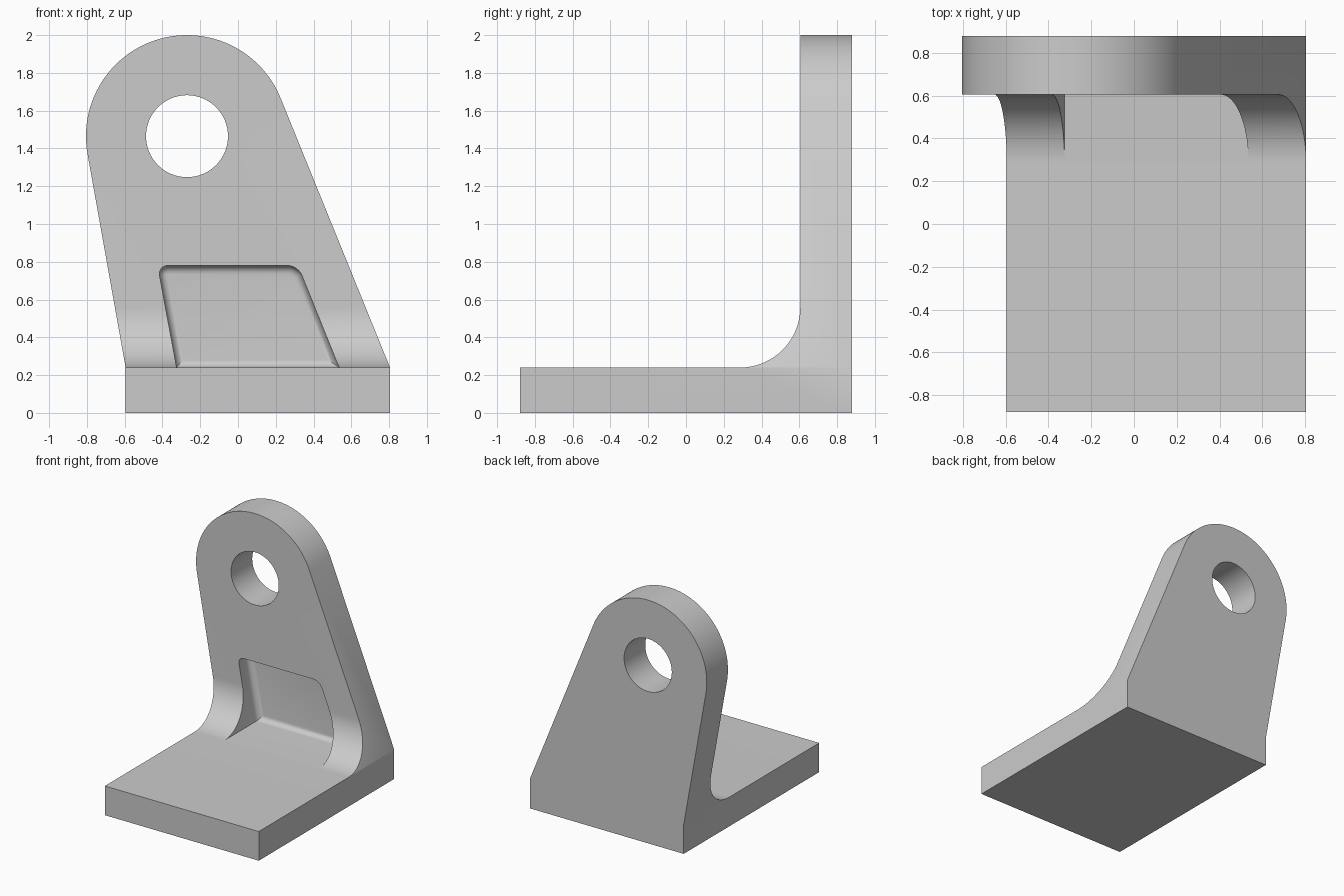
import bpy, bmesh, math
from mathutils import Vector

cube = bpy.data.objects.get("Cube")
if cube:
    bpy.data.objects.remove(cube, do_unlink=True)

LEFT, RIGHT = -0.595, 0.805      # base sides
BACK, FRONT = 0.88, -0.88
WALL = 0.605                     # front of the upright
FLOOR = 0.24                     # top of the base
FILLET = 0.32
EYE, EYE_R, HOLE_R = Vector((-0.27, 1.465)), 0.535, 0.217
POCKET_BACK = 0.742

grey = bpy.data.materials.new("plain_grey")
grey.use_nodes = True
grey.diffuse_color = (0.6, 0.6, 0.6, 1)
grey.node_tree.nodes["Principled BSDF"].inputs["Base Color"].default_value = (0.6, 0.6, 0.6, 1)


def arc(center, r, a0, a1, n):
    return [(center[0] + r * math.cos(a0 + (a1 - a0) * i / n),
             center[1] + r * math.sin(a0 + (a1 - a0) * i / n)) for i in range(n + 1)]


def prism(points, place, sweep):
    """Extrude a flat profile along the sweep vector."""
    bm = bmesh.new()
    face = bm.faces.new([bm.verts.new(place(*p)) for p in points])
    new = bmesh.ops.extrude_face_region(bm, geom=[face])["geom"]
    bmesh.ops.translate(bm, vec=sweep, verts=[v for v in new if isinstance(v, bmesh.types.BMVert)])
    bmesh.ops.recalc_face_normals(bm, faces=bm.faces)
    return bm


def add_object(name, bm):
    mesh = bpy.data.meshes.new(name)
    bm.to_mesh(mesh)
    bm.free()
    mesh.materials.append(grey)
    obj = bpy.data.objects.new(name, mesh)
    bpy.context.collection.objects.link(obj)
    return obj


def boolean(target, cutter, operation):
    mod = target.modifiers.new(cutter.name, "BOOLEAN")
    mod.object, mod.operation, mod.solver = cutter, operation, "EXACT"
    bpy.context.view_layer.objects.active = target
    bpy.ops.object.modifier_apply(modifier=mod.name)
    bpy.data.objects.remove(cutter, do_unlink=True)


# L-shaped side profile with a large inner fillet
side = [(FRONT, 0), (BACK, 0), (BACK, 2.1), (WALL, 2.1)]
side += arc((WALL - FILLET, FLOOR + FILLET), FILLET, 0, -math.pi / 2, 32)
side += [(FRONT, FLOOR)]
bracket = add_object("bracket", prism(side, lambda y, z: (-1, y, z), (2, 0, 0)))


# Front outline: base sides, then tangents up to the round eye
def tangent_angle(corner, sign):
    d = Vector(corner) - EYE
    return math.atan2(d.y, d.x) + sign * math.acos(EYE_R / d.length)


start = tangent_angle((RIGHT, FLOOR), 1)
end = tangent_angle((LEFT, FLOOR), -1) + 2 * math.pi
front = [(LEFT, -0.1), (RIGHT, -0.1), (RIGHT, FLOOR)]
front += arc(EYE, EYE_R, start, end, 72) + [(LEFT, FLOOR)]
outline = add_object("outline", prism(front, lambda x, z: (x, -1, z), (0, 2, 0)))
boolean(bracket, outline, "INTERSECT")

# Round hole through the eye
ring = arc(EYE, HOLE_R, 0, 2 * math.pi, 64)[:-1]
hole = add_object("hole", prism(ring, lambda x, z: (x, 0, z), (0, 2, 0)))
boolean(bracket, hole, "DIFFERENCE")

# Tapered pocket: rounded upper corners and a soft edge around its back wall
low, high = FLOOR + 0.0005, 0.78
trapezoid = [(-0.325, low), (0.535, low), (0.317, high), (-0.425, high)]
bm = prism(trapezoid, lambda x, z: (x, 0.1, z), (0, POCKET_BACK - 0.1, 0))
corners = [e for e in bm.edges
           if all(v.co.z > 0.7 for v in e.verts) and abs(e.verts[0].co.y - e.verts[1].co.y) > 0.1]
bmesh.ops.bevel(bm, geom=corners, offset=0.055, segments=8, profile=0.5, affect="EDGES")
rim = [e for e in bm.edges if all(v.co.y > POCKET_BACK - 0.001 for v in e.verts)]
bmesh.ops.bevel(bm, geom=rim, offset=0.045, segments=6, profile=0.5, affect="EDGES")
bmesh.ops.recalc_face_normals(bm, faces=bm.faces)
boolean(bracket, add_object("pocket", bm), "DIFFERENCE")

# Smooth curves, sharp edges
bpy.ops.object.select_all(action="DESELECT")
bracket.select_set(True)
bpy.context.view_layer.objects.active = bracket
bpy.ops.object.shade_smooth_by_angle(angle=math.radians(25))
